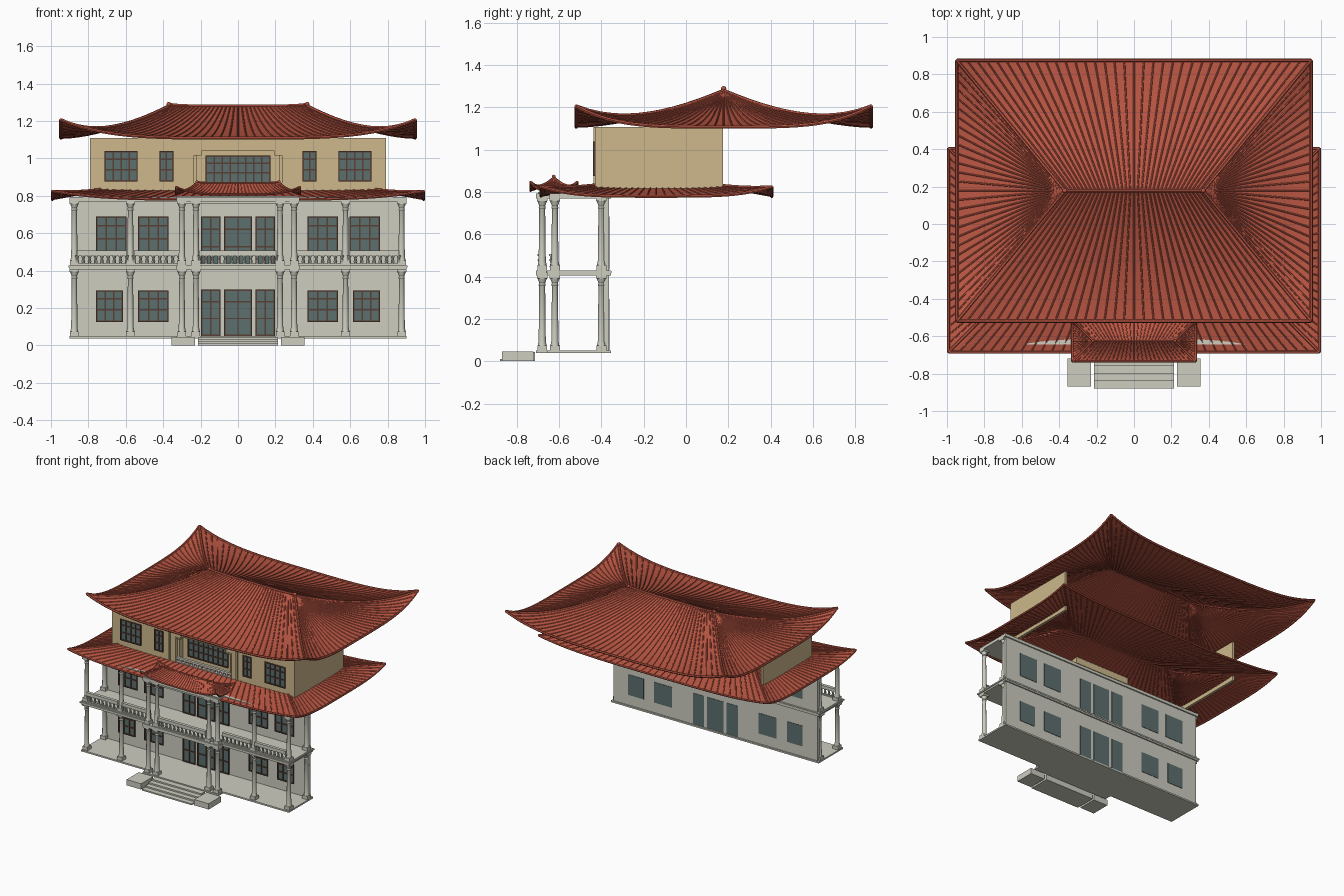
import bpy, bmesh, math
from mathutils import Vector, Matrix

if "Cube" in bpy.data.objects:
    bpy.data.objects.remove(bpy.data.objects["Cube"])


def material(name, rgb):
    m = bpy.data.materials.new(name)
    m.use_nodes = True
    m.diffuse_color = (*rgb, 1)
    m.node_tree.nodes["Principled BSDF"].inputs["Base Color"].default_value = (*rgb, 1)
    return m


STONE = material("pale stone", (0.61, 0.61, 0.53))
OCHRE = material("ochre plaster", (0.61, 0.48, 0.26))
TILE = material("red tile", (0.5, 0.095, 0.057))
GLASS = material("grey green glass", (0.107, 0.162, 0.156))
WOOD = material("brown wood", (0.1, 0.05, 0.036))


def finish(name, data, mat, smooth=False):
    ob = bpy.data.objects.new(name, data)
    bpy.context.collection.objects.link(ob)
    data.materials.append(mat)
    bpy.ops.object.select_all(action='DESELECT')
    ob.select_set(True)
    bpy.context.view_layer.objects.active = ob
    if ob.type == 'CURVE':
        bpy.ops.object.convert(target='MESH')
    if smooth:
        bpy.ops.object.shade_smooth_by_angle(angle=math.radians(35))
    return bpy.context.view_layer.objects.active


def finish_bm(name, bm, mat, smooth=False):
    bmesh.ops.recalc_face_normals(bm, faces=bm.faces)
    me = bpy.data.meshes.new(name)
    bm.to_mesh(me)
    bm.free()
    return finish(name, me, mat, smooth)


def boxes(name, mat, items, mirror=False):
    """Boxes given as x0, x1, y0, y1, z0, z1; optionally repeated on the other side."""
    bm = bmesh.new()
    for x0, x1, y0, y1, z0, z1 in items:
        for s in ((1, -1) if mirror else (1,)):
            centre = Vector((s * (x0 + x1), y0 + y1, z0 + z1)) / 2
            size = (x1 - x0, y1 - y0, z1 - z0)
            bmesh.ops.create_cube(bm, size=1, matrix=Matrix.Translation(centre) @ Matrix.Diagonal((*size, 1)))
    return finish_bm(name, bm, mat)


def lathe(bm, x, y, profile, sides):
    """Stack of rings, radius and height, round a vertical axis."""
    rings = []
    for r, z in profile:
        rings.append([bm.verts.new((x + r * math.cos(a), y + r * math.sin(a), z))
                      for a in (2 * math.pi * i / sides for i in range(sides))])
    for lo, hi in zip(rings, rings[1:]):
        for i in range(sides):
            j = (i + 1) % sides
            bm.faces.new((lo[i], lo[j], hi[j], hi[i]))
    bm.faces.new(rings[0])
    bm.faces.new(rings[-1])


def tubes(name, mat, paths, radius):
    cu = bpy.data.curves.new(name, 'CURVE')
    cu.dimensions = '3D'
    cu.bevel_depth = radius
    cu.bevel_resolution = 1
    cu.use_fill_caps = True
    for path in paths:
        sp = cu.splines.new('POLY')
        sp.points.add(len(path) - 1)
        for p, co in zip(sp.points, path):
            p.co = (*co, 1)
    finish(name, cu, mat, True)


def hip_roof(name, cy, a, b, r, eave, rise, power, lift, ribs, rib_r, edge_r):
    """Hipped roof with a sagging slope, upswept corners, ribs and ridge rolls."""
    def point(side, u, t):
        if side in (0, 2):
            s = 1 if side == 0 else -1
            x, y = s * u * (a + (r - a) * t), -s * b * (1 - t)
        else:
            s = 1 if side == 1 else -1
            x, y = s * (a + (r - a) * t), s * u * b * (1 - t)
        z = eave + rise * t ** power + lift * abs(u) ** 4 * (1 - t) ** 3
        return Vector((x, cy + y, z))

    steps, bm, rib_paths, hips, eaves = 12, bmesh.new(), [], [], []
    for side in range(4):
        n = ribs[side % 2]
        grid = [[bm.verts.new(point(side, 2 * i / n - 1, k / steps)) for k in range(steps + 1)]
                for i in range(n + 1)]
        for c0, c1 in zip(grid, grid[1:]):
            for k in range(steps):
                bm.faces.new((c0[k], c1[k], c1[k + 1], c0[k + 1]))
        cols = [[v.co.copy() for v in col] for col in grid]
        rib_paths += cols[1:-1]
        hips.append(cols[-1])
        eaves.append([c[0] for c in cols])
    bmesh.ops.remove_doubles(bm, verts=bm.verts, dist=0.0002)
    finish_bm(name, bm, TILE, True)
    tubes(name + "_ribs", TILE, rib_paths, rib_r)
    tubes(name + "_hips", TILE, hips, edge_r)
    tubes(name + "_eaves", TILE, eaves, edge_r)
    # ridge roll with raised ends
    top = eave + rise
    tubes(name + "_ridge", TILE,
          [[(r * u, cy, top + edge_r * abs(u) ** 6) for u in (k / 8 - 1 for k in range(17))]], edge_r)
    bm = bmesh.new()
    for s in (-1, 1):
        bmesh.ops.create_uvsphere(bm, u_segments=10, v_segments=6, radius=edge_r * 1.4,
                                  matrix=Matrix.Translation((s * r, cy, top + edge_r)))
    finish_bm(name + "_finials", bm, TILE, True)


def window(name, x0, x1, z0, z1, front, back, cols, transom, mirror=True):
    """Glass through the wall, with a frame and glazing bars in front."""
    boxes(name + "_glass", GLASS, [(x0, x1, front - 0.003, back, z0, z1)], mirror)
    w, y0, y1 = 0.004, front - 0.009, front
    bars = [(x - w, x + w, y0, y1, z0, z1)
            for x in (x0 + (x1 - x0) * i / cols for i in range(cols + 1))]
    zs = [z0, z1, z0 + (z1 - z0) * transom, z0 + (z1 - z0) * transom / 2]
    bars += [(x0 - w, x1 + w, y0, y1, z - w, z + w) for z in zs]
    boxes(name + "_frame", WOOD, bars, mirror)


# Floors, porch slabs and ceiling
BACK, WALL = -0.365, -0.39
for label, z0, z1, front in (("ground_floor", 0.038, 0.05, -0.655), ("balcony_floor", 0.405, 0.43, -0.655),
                             ("porch_ceiling", 0.77, 0.793, -0.645)):
    boxes(label, STONE, [(-0.9, 0.9, front, -0.355, z0, z1)])
    boxes(label + "_portico", STONE, [(-0.33, 0.33, -0.71, front, z0, z1)])
boxes("balcony_lip", STONE, [(-0.907, 0.907, -0.662, -0.352, 0.417, 0.427)])
boxes("portico_beam", STONE, [(-0.32, 0.32, -0.7, -0.66, 0.755, 0.8)])
boxes("main_wall", STONE, [(-0.885, 0.885, WALL, BACK, 0.045, 0.78)])

# Steps between two plinths
boxes("stairs", STONE, [(-0.215, 0.215, -0.88 + 0.04 * i, -0.715, 0.011 * i, 0.011 * (i + 1)) for i in range(4)])
boxes("stair_plinths", STONE, [(0.23, 0.355, -0.87, -0.72, 0, 0.045)], True)

# Columns on both storeys
spots = [(0.875, -0.62), (0.575, -0.62), (0.3, -0.68), (0.225, -0.68), (0.875, -0.4)]
shafts, blocks = bmesh.new(), []
for x, y in spots:
    for z0, z1 in ((0.05, 0.405), (0.43, 0.77)):
        for s in (-1, 1):
            lathe(shafts, s * x, y, [(0.021, z0 + 0.025), (0.017, z0 + 0.045), (0.014, z1 - 0.05),
                                     (0.017, z1 - 0.045), (0.014, z1 - 0.035), (0.023, z1 - 0.012)], 12)
        blocks += [(x - h, x + h, y - h, y + h, lo, hi)
                   for h, lo, hi in ((0.023, z0, z0 + 0.025), (0.025, z1 - 0.013, z1))]
finish_bm("column_shafts", shafts, STONE, True)
boxes("column_blocks", STONE, blocks, True)

# Balcony balustrades
balusters, rails = bmesh.new(), []
for x0, x1, y in ((-0.86, -0.595, -0.635), (-0.555, -0.315, -0.635), (-0.205, 0.205, -0.69),
                  (0.315, 0.555, -0.635), (0.595, 0.86, -0.635)):
    rails += [(x0, x1, y - 0.008, y + 0.008, 0.43, 0.438), (x0, x1, y - 0.008, y + 0.008, 0.478, 0.498),
              (x0, x1, y - 0.012, y + 0.012, 0.498, 0.506)]
    n = round((x1 - x0) / 0.034)
    for i in range(n + 1):
        lathe(balusters, x0 + (x1 - x0) * i / n, y,
              [(0.006, 0.436), (0.01, 0.447), (0.006, 0.464), (0.012, 0.48)], 8)
finish_bm("balusters", balusters, STONE, True)
boxes("balcony_rails", STONE, rails)

# Windows and doors of the two stone storeys
for label, z0, z1, d0, d1 in (("lower", 0.13, 0.29, 0.053, 0.295), ("upper", 0.5, 0.685, 0.433, 0.685)):
    wide = 0.02 if label == "upper" else 0
    window(label + "_outer_window", 0.62 - wide, 0.755, z0, z1, WALL, BACK + 0.003, 3, 0.75)
    window(label + "_inner_window", 0.375, 0.53, z0, z1, WALL, BACK + 0.003, 3, 0.75)
    window(label + "_side_door", 0.098, 0.195, d0, d1, WALL, BACK + 0.003, 2, 0.75)
    window(label + "_main_door", -0.07, 0.07, d0, d1, WALL, BACK + 0.003, 2, 0.75, False)

# Ochre top storey, open behind, with a recessed loggia
F, G, TOP = -0.43, -0.41, 1.108
boxes("top_side_walls", OCHRE, [(0.77, 0.79, F, 0.175, 0.79, TOP)], True)
boxes("top_front_wall", OCHRE, [(0.235, 0.77, F, G, 0.79, TOP), (0.195, 0.235, F, G, 1.015, TOP),
                                (0.22, 0.24, G, -0.35, 0.79, TOP)], True)
boxes("loggia_lintel_and_back", OCHRE, [(-0.195, 0.195, F, G, 1.04, TOP), (-0.24, 0.24, -0.365, -0.35, 0.79, TOP)])
boxes("top_pilasters", OCHRE, [(0.285, 0.3, F - 0.008, F, 0.8, TOP), (0.235, 0.243, F - 0.006, F, 0.8, 1.02),
                               (0.195, 0.243, F - 0.006, F, 1.015, 1.023)], True)
boxes("loggia_head_trim", OCHRE, [(-0.2, 0.2, F - 0.006, F, 1.04, 1.048)])
boxes("loggia_rail", STONE, [(-0.235, 0.235, F, G, 0.853, 0.868), (-0.235, 0.235, F, G, 0.82, 0.834)])
boxes("loggia_posts", STONE, [(x, x + 0.012, F + 0.004, G - 0.004, 0.83, 0.856)
                              for x in (0.012 + 0.036 * i for i in range(6))], True)
window("loggia_window", -0.17, 0.17, 0.87, 1.01, -0.365, -0.352, 8, 0.75, False)
window("top_wide_window", 0.54, 0.71, 0.88, 1.035, F, G, 4, 0.75)
window("top_narrow_window", 0.35, 0.415, 0.88, 1.035, F, G, 2, 0.75)

# Three curved roofs
hip_roof("upper_roof", 0.178, 0.947, 0.697, 0.37, 1.108, 0.172, 1.7, 0.098, (36, 28), 0.0045, 0.009)
hip_roof("lower_roof", -0.14, 0.992, 0.545, 0.45, 0.78, 0.1, 1, 0.045, (36, 24), 0.004, 0.008)
hip_roof("portico_roof", -0.625, 0.33, 0.11, 0.22, 0.806, 0.062, 1.5, 0.042, (28, 14), 0.0025, 0.006)
